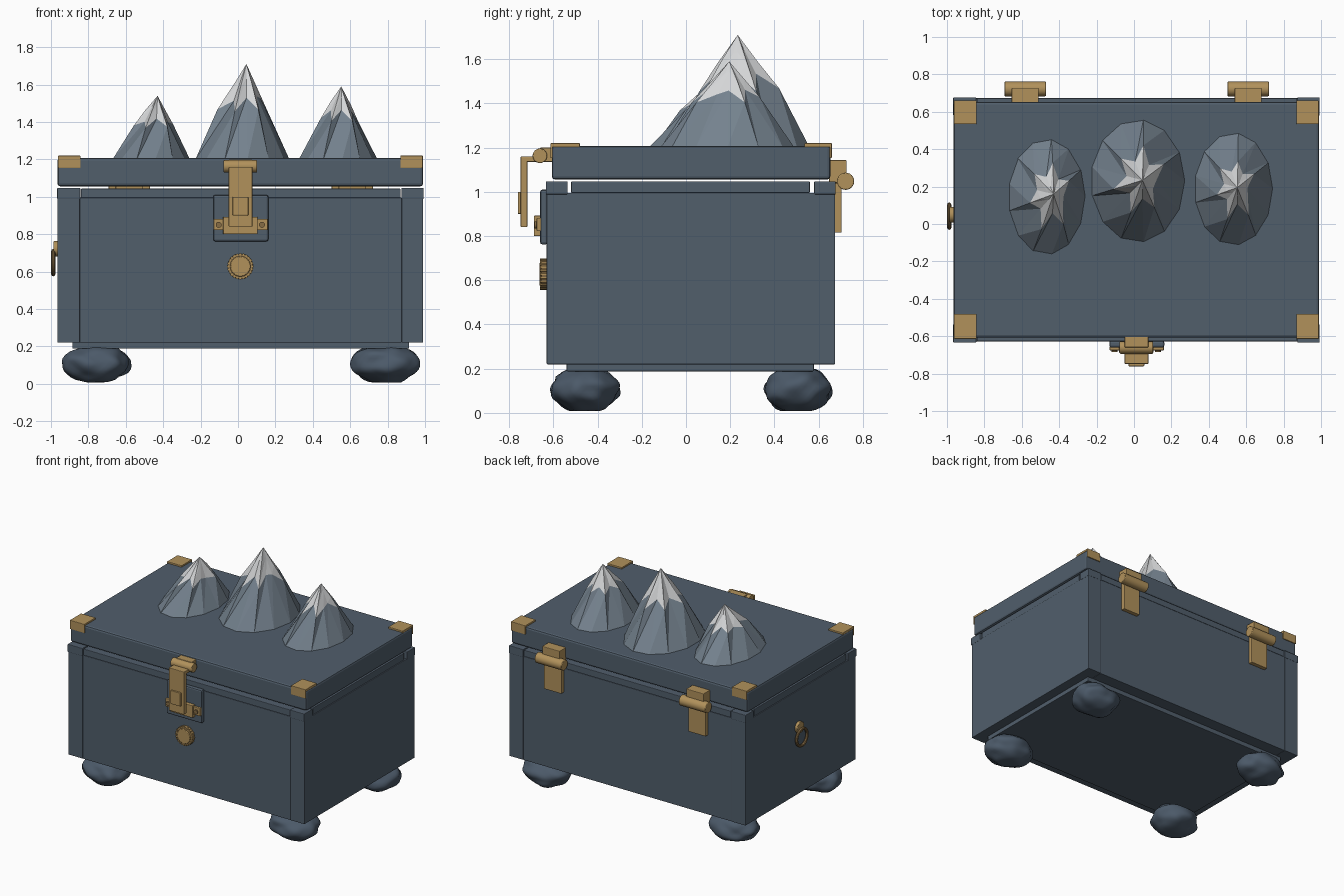
import bpy, bmesh, math, random
from mathutils import Vector, Matrix, noise

if "Cube" in bpy.data.objects:
    bpy.data.objects.remove(bpy.data.objects["Cube"])

random.seed(4)
CX = 0.0125  # chest centre line


def material(name, color):
    m = bpy.data.materials.new(name)
    m.diffuse_color = (*color, 1)
    m.use_nodes = True
    m.node_tree.nodes["Principled BSDF"].inputs["Base Color"].default_value = m.diffuse_color
    return m


SLATE = material("slate_blue", (0.082, 0.112, 0.148))
STONE = material("foot_stone", (0.072, 0.102, 0.142))
ROCK = material("mountain_rock", (0.175, 0.222, 0.27))
SNOW = material("snow", (0.66, 0.67, 0.68))
BRASS = material("brass", (0.44, 0.285, 0.105))
DARK_BRASS = material("dark_brass", (0.24, 0.15, 0.06))


def finish(name, bm, mats, smooth=False, bevel=0):
    bmesh.ops.recalc_face_normals(bm, faces=bm.faces[:])
    me = bpy.data.meshes.new(name)
    bm.to_mesh(me)
    bm.free()
    ob = bpy.data.objects.new(name, me)
    bpy.context.collection.objects.link(ob)
    for m in mats:
        me.materials.append(m)
    if bevel:
        b = ob.modifiers.new("soft_edges", 'BEVEL')
        b.width, b.segments = bevel, 2
    if smooth:
        bpy.ops.object.select_all(action='DESELECT')
        ob.select_set(True)
        bpy.context.view_layer.objects.active = ob
        bpy.ops.object.shade_smooth_by_angle(angle=math.radians(40))
    return ob


def box(name, x0, x1, y0, y1, z0, z1, mat=SLATE, bevel=0.004):
    bm = bmesh.new()
    mid = Vector((x0 + x1, y0 + y1, z0 + z1)) / 2
    size = Matrix.Diagonal((x1 - x0, y1 - y0, z1 - z0, 1))
    bmesh.ops.create_cube(bm, size=1, matrix=Matrix.Translation(mid) @ size)
    return finish(name, bm, [mat], bevel=bevel)


def cylinder(name, center, radius, length, axis, mat=BRASS, sides=24, bevel=0.004):
    turn = Matrix.Rotation(math.pi / 2, 4, 'Y' if axis == 'X' else 'X')
    bm = bmesh.new()
    bmesh.ops.create_cone(bm, cap_ends=True, segments=sides, radius1=radius,
                          radius2=radius, depth=length,
                          matrix=Matrix.Translation(center) @ turn)
    return finish(name, bm, [mat], smooth=True, bevel=bevel)


def torus(name, center, major, minor, axis, mat, n=28, k=8):
    bm = bmesh.new()
    rings = []
    for i in range(n):
        a = 2 * math.pi * i / n
        ring = []
        for j in range(k):
            b = 2 * math.pi * j / k
            r = major + minor * math.cos(b)
            u, v, w = r * math.cos(a), r * math.sin(a), minor * math.sin(b)
            p = (w, u, v) if axis == 'X' else (u, w, v)
            ring.append(bm.verts.new(Vector(center) + Vector(p)))
        rings.append(ring)
    for i in range(n):
        p, q = rings[i], rings[(i + 1) % n]
        for j in range(k):
            bm.faces.new((p[j], p[(j + 1) % k], q[(j + 1) % k], q[j]))
    return finish(name, bm, [mat], smooth=True)


def mountain(name, base, radii, peak, snow_at=0.6, sides=13):
    # faceted cone with ridges and valleys, snow above a ragged line
    bm = bmesh.new()
    base, peak = Vector((*base, 1.2)), Vector(peak)
    rings = []
    for level in range(3):
        ring = []
        for i in range(sides):
            a = 2 * math.pi * i / sides
            ridge = 1 if i % 2 else -1
            t = (0, snow_at, 0.82)[level]
            if level:
                t += -0.045 * ridge + random.uniform(-0.035, 0.035)
            grow = 1 + (0.02, 0.15, 0.17)[level] * ridge * (level > 0)
            grow += random.uniform(-0.07, 0.07) * (level > 0)
            r = (1 - t) * grow
            p = base.lerp(peak, t)
            ring.append(bm.verts.new((p.x + radii[0] * r * math.cos(a),
                                      p.y + radii[1] * r * math.sin(a), p.z)))
        rings.append(ring)
    tip = bm.verts.new(peak)
    for i in range(sides):
        j = (i + 1) % sides
        for level in range(2):
            p, q = rings[level], rings[level + 1]
            for tri in ((p[i], p[j], q[j]), (p[i], q[j], q[i])):
                bm.faces.new(tri).material_index = level
        bm.faces.new((rings[2][i], rings[2][j], tip)).material_index = 1
    bm.faces.new(rings[0])
    return finish(name, bm, [ROCK, SNOW])


def stone_foot(name, x, y, seed):
    # lumpy flattened boulder
    bm = bmesh.new()
    bmesh.ops.create_icosphere(bm, subdivisions=4, radius=1)
    for v in bm.verts:
        n = noise.noise(v.co * 1.8 + Vector((seed * 7.3, 0, 0)))
        c = v.co * (1 + 0.13 * n)
        c.z = max(-0.97, min(c.z, 0.92))
        v.co = (x + 0.178 * c.x, y + 0.152 * c.y, 0.107 + 0.102 * c.z)
    return finish(name, bm, [STONE], smooth=True)


# chest walls, floor and base
for side, x0, x1 in (("left", -0.965, -0.845), ("right", 0.875, 0.99)):
    box(side + "_wall", x0, x1, -0.63, 0.675, 0.22, 0.995)
    box(side + "_rim", x0 + 0.005, x1 - 0.005, -0.52, 0.56, 0.995, 1.047)
    for end, y0, y1 in (("front", -0.634, -0.535), ("back", 0.58, 0.677)):
        box(f"{side}_{end}_rim_corner", x0 - 0.002, x1 + 0.002, y0, y1, 0.988, 1.047)
for end, y0, y1 in (("front", -0.628, -0.535), ("back", 0.58, 0.673)):
    box(end + "_wall", -0.845, 0.875, y0, y1, 0.22, 0.995, bevel=0.003)
    box(end + "_rim", -0.84, 0.87, y0, y1, 0.995, 1.043)
box("floor", -0.845, 0.875, -0.535, 0.58, 0.222, 0.26, bevel=0)
box("base_plate", -0.885, 0.915, -0.54, 0.578, 0.188, 0.225)

# lid
box("lid", -0.965, 0.99, -0.607, 0.653, 1.056, 1.208, bevel=0.014)

# brass lid corners: top plate and folded flap
for side, x0, x1 in (("left", -0.962, -0.842), ("right", 0.868, 0.988)):
    for end, y0, y1, f0, f1 in (("front", -0.614, -0.48, -0.614, -0.604),
                                ("back", 0.535, 0.66, 0.65, 0.66)):
        box(f"{side}_{end}_corner_plate", x0, x1, y0, y1, 1.203, 1.22, BRASS, 0.003)
        box(f"{side}_{end}_corner_flap", x0, x1, f0, f1, 1.153, 1.22, BRASS, 0.003)

# feet
for i, (x, y) in enumerate(((-0.757, -0.457), (0.787, -0.457),
                            (-0.757, 0.505), (0.787, 0.505))):
    stone_foot(f"foot_{i + 1}", x, y, i)

# mountains on the lid
mountain("left_mountain", (-0.467, 0.145), (0.21, 0.315), (-0.43, 0.16, 1.54), 0.57)
mountain("middle_mountain", (0.02, 0.23), (0.255, 0.332), (0.045, 0.234, 1.71), 0.58)
mountain("right_mountain", (0.532, 0.187), (0.213, 0.306), (0.552, 0.195, 1.59), 0.6)

# hinges
for side, x in (("left", -0.582), ("right", 0.61)):
    box(side + "_hinge_upper_leaf", x - 0.072, x + 0.072, 0.648, 0.727, 1.04, 1.143, BRASS)
    box(side + "_hinge_lower_leaf", x - 0.072, x + 0.072, 0.672, 0.704, 0.815, 1.04, BRASS)
    cylinder(side + "_hinge_barrel", (x, 0.722, 1.048), 0.039, 0.222, 'X')

# latch back plate and catch
box("latch_plate", -0.132, 0.162, -0.66, -0.625, 0.762, 1.01, SLATE, 0.01)
box("catch_ears", -0.13, 0.16, -0.676, -0.655, 0.822, 0.882, BRASS)
box("catch_block", -0.08, 0.105, -0.688, -0.655, 0.8, 0.892, BRASS)
for side, x in (("left", -0.103), ("right", 0.128)):
    cylinder(side + "_catch_screw", (x, -0.678, 0.85), 0.016, 0.014, 'Y', DARK_BRASS, 12, 0)

# hasp hanging from the lid
cylinder("hasp_barrel", (CX, -0.661, 1.163), 0.033, 0.178, 'X')
box("hasp_lid_leaf", -0.05, 0.077, -0.66, -0.6, 1.135, 1.2, BRASS)
box("hasp_arm", -0.05, 0.077, -0.748, -0.655, 1.135, 1.16, BRASS)
box("hasp_strap", -0.05, 0.077, -0.748, -0.718, 0.84, 1.155, BRASS)
box("hasp_button", -0.029, 0.055, -0.761, -0.74, 0.9, 1.0, BRASS)

# round lock with knurled rim
cylinder("lock_rim", (CX, -0.64, 0.628), 0.068, 0.034, 'Y', DARK_BRASS, 32)
for i in range(24):
    a = 2 * math.pi * i / 24
    cylinder(f"lock_knurl_{i + 1}", (CX + 0.064 * math.cos(a), -0.642, 0.628 + 0.064 * math.sin(a)),
             0.007, 0.036, 'Y', BRASS, 6, 0)
cylinder("lock_face", (CX, -0.645, 0.628), 0.054, 0.034, 'Y')

# ring pull on the left side
cylinder("ring_boss", (-0.973, 0.05, 0.722), 0.042, 0.026, 'X')
torus("pull_ring", (-0.988, 0.042, 0.648), 0.062, 0.011, 'X', DARK_BRASS)
